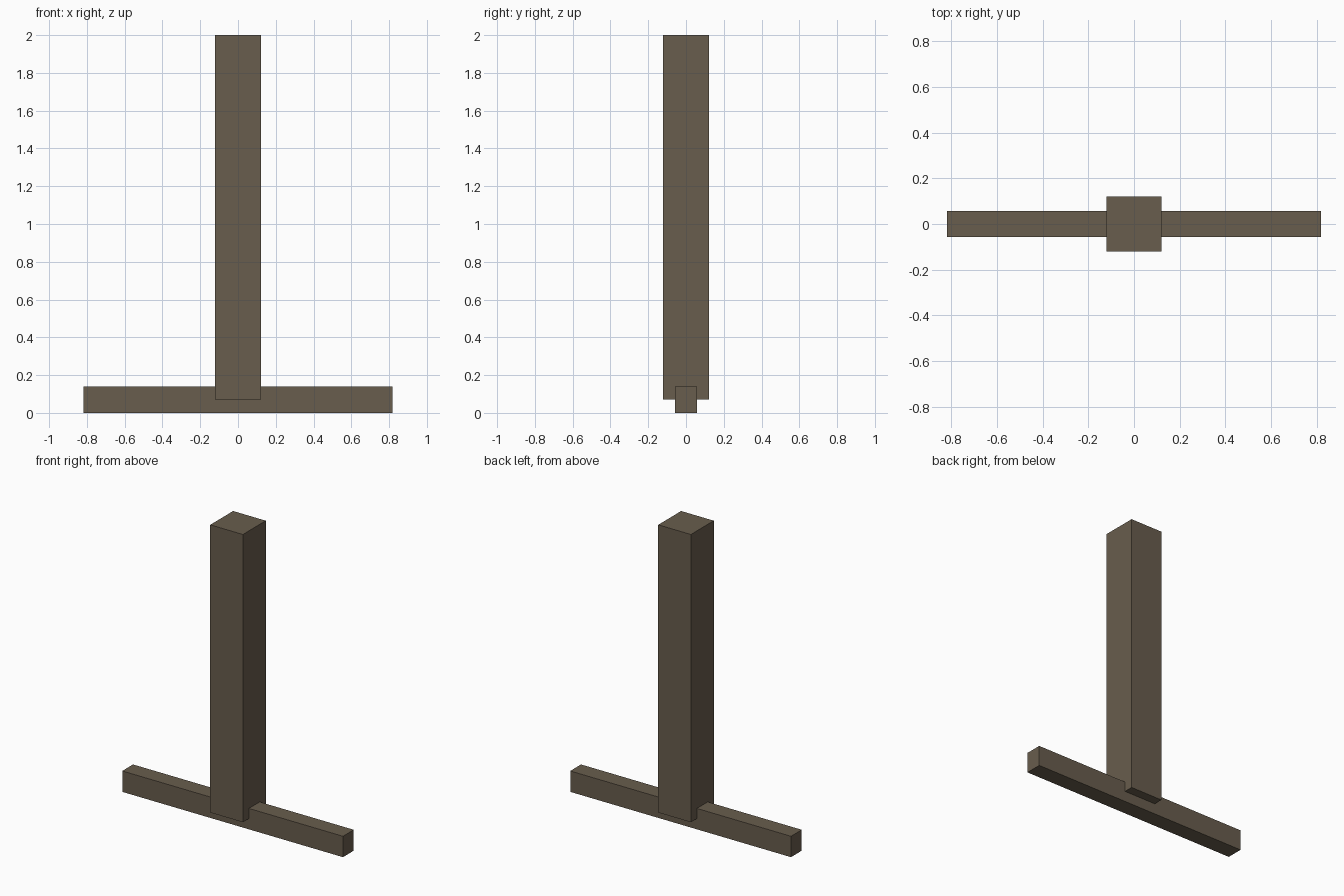
import bpy

if "Cube" in bpy.data.objects:
    bpy.data.objects.remove(bpy.data.objects["Cube"])

wood = bpy.data.materials.new("dark_wood")
wood.diffuse_color = (0.14, 0.11, 0.075, 1)
wood.use_nodes = True
wood.node_tree.nodes["Principled BSDF"].inputs["Base Color"].default_value = wood.diffuse_color


def box(name, half_x, half_y, z0, z1):
    bpy.ops.mesh.primitive_cube_add(size=2, location=(0, 0, (z0 + z1) / 2))
    ob = bpy.context.object
    ob.name = name
    ob.scale = (half_x, half_y, (z1 - z0) / 2)
    bpy.ops.object.transform_apply(location=False, rotation=False, scale=True)
    ob.data.materials.append(wood)
    return ob


# Long foot beam on the ground
box("foot_beam", 0.818, 0.057, 0.0, 0.14)

# Square upright, notched over the beam
box("upright_post", 0.121, 0.121, 0.072, 2.0)
